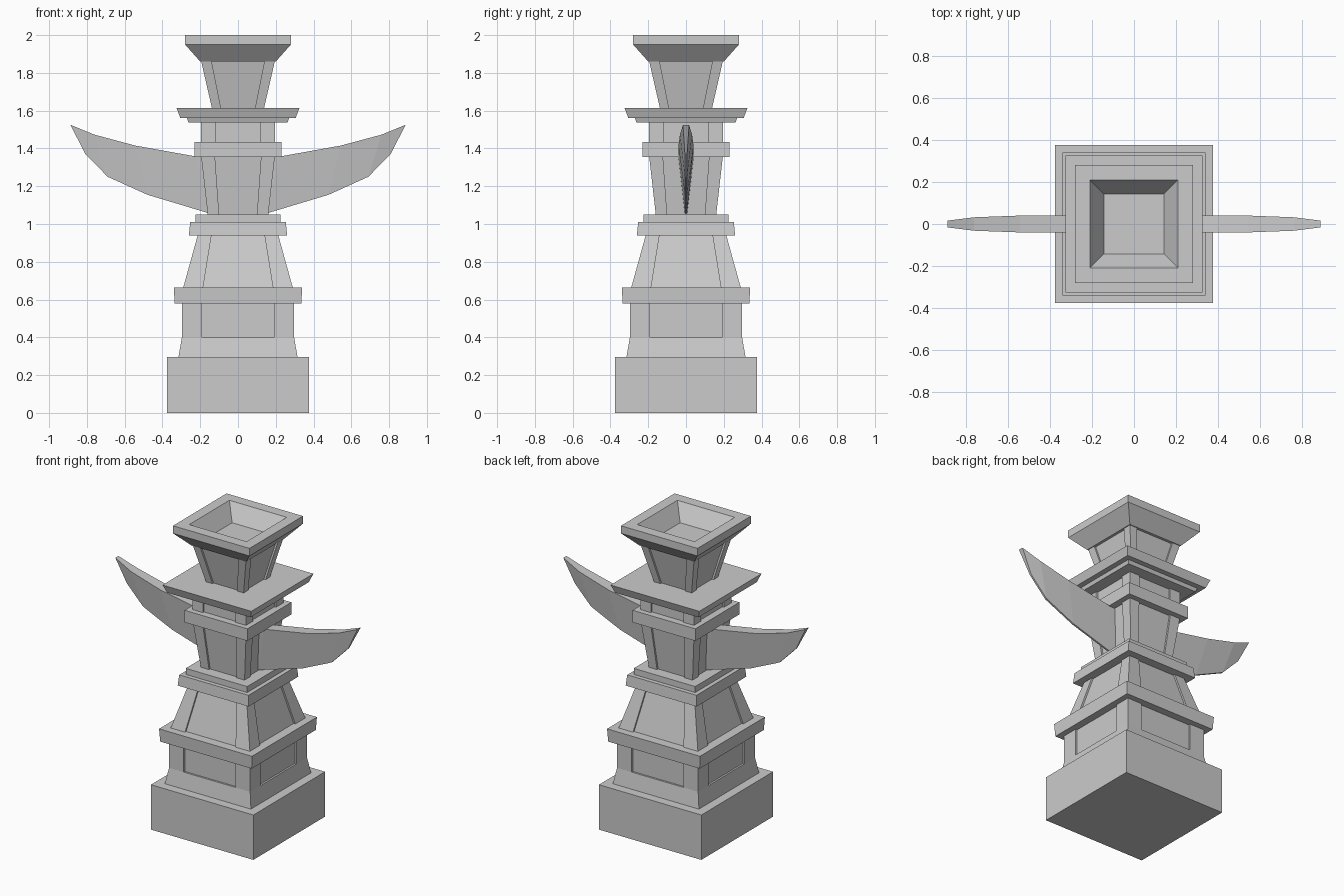
import bpy

if "Cube" in bpy.data.objects:
    bpy.data.objects.remove(bpy.data.objects["Cube"])

def mesh_object(name, verts, faces):
    me = bpy.data.meshes.new(name)
    me.from_pydata(verts, [], faces)
    me.update()
    ob = bpy.data.objects.new(name, me)
    bpy.context.collection.objects.link(ob)
    return ob

def loft(rings):
    """Join four-point rings into a closed solid."""
    verts = [p for r in rings for p in r]
    faces = [(3, 2, 1, 0)]
    for k in range(len(rings) - 1):
        a, b = 4 * k, 4 * k + 4
        for i in range(4):
            j = (i + 1) % 4
            faces.append((a + i, a + j, b + j, b + i))
    n = 4 * len(rings) - 4
    faces.append((n, n + 1, n + 2, n + 3))
    return verts, faces

def rect(x0, x1, y0, y1, z):
    return [(x0, y0, z), (x1, y0, z), (x1, y1, z), (x0, y1, z)]

def tier(name, *profile):
    """Square tier from (half width, height) pairs."""
    return mesh_object(name, *loft([rect(-h, h, -h, h, z) for h, z in profile]))

def panelled(name, bottom, top, recess=0.012):
    """Recessed core with four corner posts; each end is (outer, panel half width, height)."""
    tier(name + "_core", (bottom[0] - recess, bottom[2]), (top[0] - recess, top[2]))
    verts, faces = [], []
    for sx in (-1, 1):
        for sy in (-1, 1):
            rings = []
            for h, p, z in (bottom, top):
                xs, ys = sorted((sx * h, sx * p)), sorted((sy * h, sy * p))
                rings.append(rect(*xs, *ys, z))
            v, f = loft(rings)
            off = len(verts)
            verts += v
            faces += [tuple(i + off for i in q) for q in f]
    mesh_object(name + "_posts", verts, faces)

# Plinth and lower storey
tier("plinth", (0.375, 0), (0.375, 0.297))
tier("plinth_flare", (0.315, 0.297), (0.297, 0.40))
panelled("lower_storey", (0.297, 0.19, 0.40), (0.297, 0.19, 0.58))
tier("lower_ledge", (0.335, 0.578), (0.34, 0.663))

# Tapered storey
panelled("tapered_storey", (0.29, 0.185, 0.663), (0.213, 0.14, 0.942))
tier("waist_ledge", (0.26, 0.94), (0.253, 1.01))
tier("waist_step", (0.225, 1.01), (0.225, 1.05))

# Winged storey and neck
panelled("winged_storey", (0.16, 0.10, 1.05), (0.195, 0.122, 1.357))
tier("neck_ledge", (0.23, 1.355), (0.23, 1.435))
panelled("neck", (0.195, 0.12, 1.435), (0.195, 0.12, 1.54))
tier("roof_step", (0.262, 1.537), (0.27, 1.56))
tier("roof_slab", (0.305, 1.56), (0.325, 1.613))

# Upper storey and hollow bowl
panelled("upper_storey", (0.138, 0.09, 1.613), (0.195, 0.14, 1.862))
tier("bowl", (0.20, 1.86), (0.28, 1.95), (0.28, 2.0), (0.21, 2.0), (0.143, 1.895))

# Wings: wedge sections (top x, top z, bottom x, bottom z, top half thickness)
SECTIONS = [
    (0.10, 1.34, 0.10, 1.045, 0.04),
    (0.22, 1.357, 0.158, 1.058, 0.04),
    (0.543, 1.415, 0.48, 1.155, 0.04),
    (0.76, 1.473, 0.69, 1.25, 0.032),
    (0.887, 1.525, 0.81, 1.373, 0.016),
]
for side, name in ((1, "right_wing"), (-1, "left_wing")):
    rings = []
    for xt, zt, xb, zb, w in SECTIONS:
        ring = [(side * xb, -0.006, zb), (side * xb, 0.006, zb),
                (side * xt, w, zt), (side * xt, -w, zt)]
        rings.append(ring if side > 0 else ring[::-1])
    mesh_object(name, *loft(rings))
